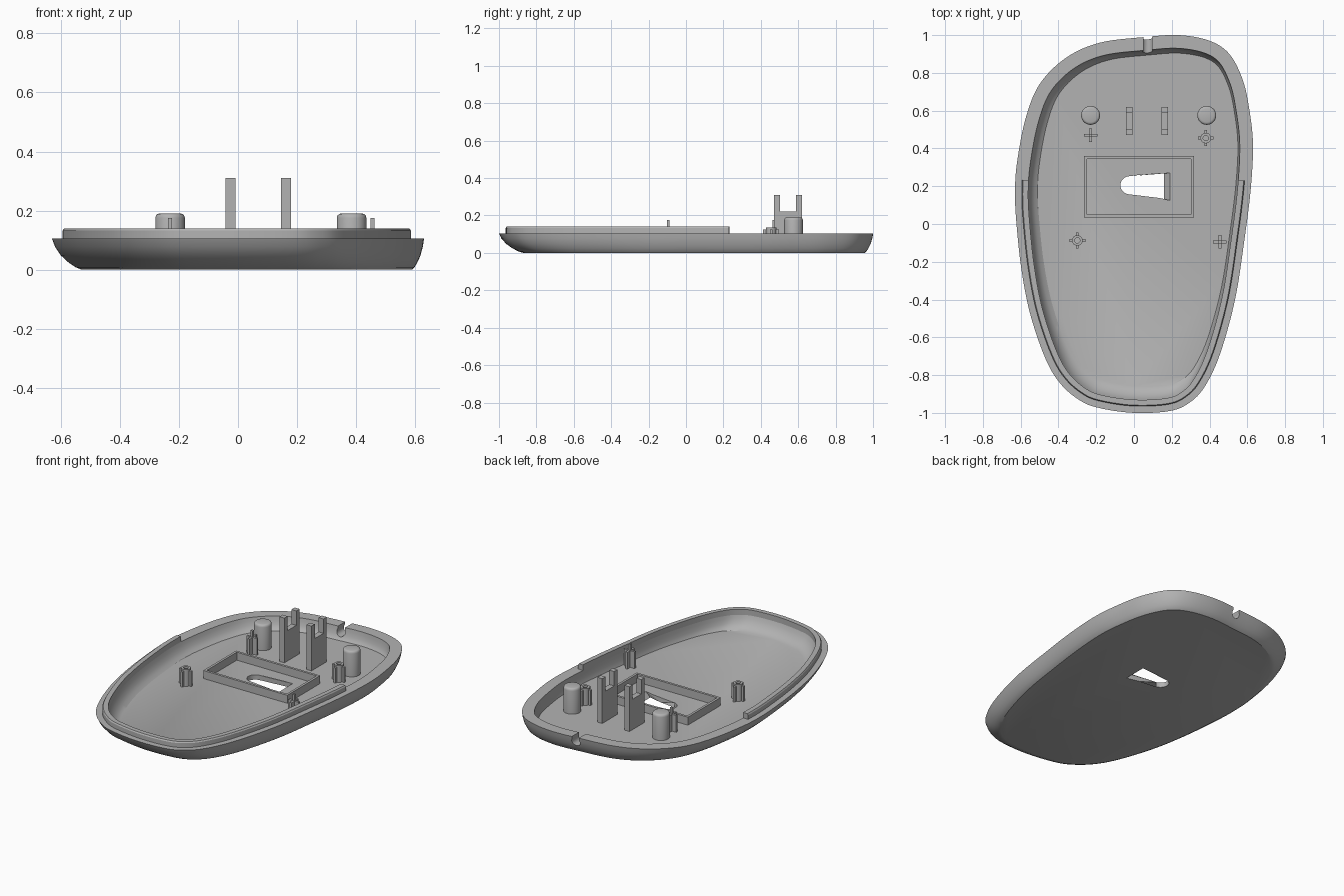
import bpy, bmesh, math
from mathutils import Vector

if "Cube" in bpy.data.objects:
    bpy.data.objects.remove(bpy.data.objects["Cube"])

grey = bpy.data.materials.new("plain grey")
grey.diffuse_color = (0.45, 0.45, 0.45, 1)
grey.use_nodes = True
grey.node_tree.nodes["Principled BSDF"].inputs["Base Color"].default_value = grey.diffuse_color
FLOOR = 0.03


def finish(bm, name, angle=30):
    bmesh.ops.recalc_face_normals(bm, faces=bm.faces[:])
    me = bpy.data.meshes.new(name)
    bm.to_mesh(me)
    bm.free()
    ob = bpy.data.objects.new(name, me)
    bpy.context.collection.objects.link(ob)
    me.materials.append(grey)
    smooth(ob, angle)
    return ob


def smooth(ob, angle=30):
    bpy.ops.object.select_all(action='DESELECT')
    ob.select_set(True)
    bpy.context.view_layer.objects.active = ob
    bpy.ops.object.shade_smooth_by_angle(angle=math.radians(angle))


def loft(bm, rings, wrap=False):
    """Skin a list of equal closed rings; cap the ends or wrap round."""
    vs = [[bm.verts.new(p) for p in r] for r in rings]
    n = len(vs[0])
    for a, b in zip(vs, vs[1:] + (vs[:1] if wrap else [])):
        for i in range(n):
            j = (i + 1) % n
            bm.faces.new((a[i], a[j], b[j], b[i]))
    if not wrap:
        bm.faces.new(vs[0][::-1])
        bm.faces.new(vs[-1])


def box(bm, x0, x1, y0, y1, z0, z1):
    loft(bm, [[(x0, y0, z), (x1, y0, z), (x1, y1, z), (x0, y1, z)] for z in (z0, z1)])


def circle(cx, cy, r, z, n=32):
    return [(cx + r * math.cos(math.tau * i / n), cy + r * math.sin(math.tau * i / n), z)
            for i in range(n)]


# Rim outline, counter-clockwise from the back
P = [(.24, 1), (.06, .99), (-.18, .96), (-.36, .88), (-.5, .74), (-.575, .555), (-.62, .32),
     (-.63, .16), (-.622, 0), (-.596, -.24), (-.55, -.475), (-.47, -.71), (-.39, -.845),
     (-.285, -.935), (-.18, -.975), (0, -1), (.19, -.99), (.295, -.945), (.375, -.86),
     (.455, -.69), (.535, -.4), (.585, -.08), (.618, .185), (.63, .42), (.61, .61),
     (.575, .765), (.505, .9), (.4, .97)]
P = [Vector(p) for p in P]
S = 6
outline = []
for i in range(len(P)):
    a, b, c, d = (P[(i + k) % len(P)] for k in (-1, 0, 1, 2))
    for s in range(S):
        t = s / S
        outline.append(0.5 * (2 * b + (c - a) * t + (2 * a - 5 * b + 4 * c - d) * t * t
                              + (3 * b - a - 3 * c + d) * t ** 3))


def inset(dist):
    out = []
    for i, p in enumerate(outline):
        t = (outline[(i + 1) % len(outline)] - outline[i - 1]).normalized()
        out.append(p + Vector((-t.y, t.x)) * dist)
    return out


def remap(pts, x0, x1, y0, y1):
    ax, bx = min(p.x for p in pts), max(p.x for p in pts)
    ay, by = min(p.y for p in pts), max(p.y for p in pts)
    return [Vector((x0 + (p.x - ax) / (bx - ax) * (x1 - x0),
                    y0 + (p.y - ay) / (by - ay) * (y1 - y0))) for p in pts]


def blend(a, b, t, z):
    return [(*p.lerp(q, t), z) for p, q in zip(a, b)]


# Shell: rounded outside, flat rim, sloping inner wall and floor
base = remap(outline, -.53, .59, -.87, .955)
inner = inset(.07)
floor = remap(inner, -.51, .55, -.86, .905)
rings = [blend(base, outline, t, z) for t, z in
         ((0, 0), (.2, .008), (.45, .025), (.7, .048), (.9, .078), (1, .105))]
rings += [blend(inner, floor, t, z) for t, z in
          ((0, .105), (.12, .085), (.35, .06), (.65, .042), (1, FLOOR))]
bm = bmesh.new()
loft(bm, rings)
shell = finish(bm, "bottom_shell")

# Sensor window cutter: rounded left end, sloped right end
bm = bmesh.new()
arc = [(-.022 + .05 * math.cos(math.radians(a)), .205 + .048 * math.sin(math.radians(a)))
       for a in range(100, 261, 10)]
loft(bm, [[(x, y, z) for x, y in arc + [(xr, .125), (xr, .27)]]
          for z, xr in ((-.05, .11), (.08, .24))])
window = finish(bm, "window_cutter")

# Cable notch cutters: top slot and round passage
bm = bmesh.new()
box(bm, .05, .095, .85, 1.1, .075, .2)
slot = finish(bm, "cable_slot_cutter")
bm = bmesh.new()
loft(bm, [[(x + .0725, y, z + .075) for x, z, _ in circle(0, 0, .027, 0)] for y in (.84, 1.1)])
passage = finish(bm, "cable_passage_cutter")

for cutter in (window, slot, passage):
    cutter.hide_render = True
    m = shell.modifiers.new("cut", 'BOOLEAN')
    m.operation, m.solver, m.object = 'DIFFERENCE', 'EXACT', cutter
    bpy.context.view_layer.objects.active = shell
    bpy.ops.object.modifier_apply(modifier=m.name)
    bpy.data.objects.remove(cutter)
smooth(shell)

# Raised lip round the front part of the rim
lo, li = inset(.036), inset(.07)
lo2 = inset(.041)
ids = [i for i, p in enumerate(outline) if p.y < .25]
sections = [[(*lo[i], .1), (*lo[i], .132), (*lo2[i], .14), (*li[i], .14), (*li[i], .1)]
            for i in ids]
bm = bmesh.new()
loft(bm, sections)
finish(bm, "rim_lip")

# Rounded support posts
for side, x in (("left", -.23), ("right", .385)):
    bm = bmesh.new()
    loft(bm, [circle(x, .575, r, z) for r, z in
              ((.05, FLOOR - .01), (.05, .175), (.0475, .184), (.043, .188), (.036, .19))])
    finish(bm, side + "_post", 40)

# Forked wheel holders
for side, x in (("left", -.025), ("right", .163)):
    bm = bmesh.new()
    fork = [(.47, .02), (.62, .02), (.62, .31), (.588, .31), (.588, .22),
            (.502, .22), (.502, .31), (.47, .31)]
    loft(bm, [[(x + dx, y, z) for y, z in fork] for dx in (-.017, .017)])
    finish(bm, side + "_wheel_fork")

# Cross pegs with a thin pin on top
for name, x, y in (("back_cross_peg", -.23, .47), ("front_cross_peg", .455, -.095)):
    bm = bmesh.new()
    box(bm, x - .036, x + .036, y - .007, y + .007, .02, .135)
    box(bm, x - .007, x + .007, y - .036, y + .036, .02, .135)
    box(bm, x - .007, x + .007, y - .007, y + .007, .12, .175)
    finish(bm, name)

# Screw sockets: hollow tube with four ribs
for name, x, y in (("back_socket", .38, .455), ("front_socket", -.3, -.087)):
    bm = bmesh.new()
    loft(bm, [circle(x, y, r, z, 24) for r, z in
              ((.028, .02), (.028, .135), (.014, .135), (.014, .02))], wrap=True)
    for sx, sy in ((1, 0), (-1, 0), (0, 1), (0, -1)):
        cx, cy = x + sx * .033, y + sy * .033
        hx, hy = (.009, .007) if sx else (.007, .009)
        box(bm, cx - hx, cx + hx, cy - hy, cy + hy, .02, .125)
    finish(bm, name)

# Rectangular frame round the sensor window
bm = bmesh.new()
frame = [[(x0, y0, z), (x1, y0, z), (x1, y1, z), (x0, y1, z)] for x0, x1, y0, y1, z in
         ((-.265, .317, .035, .36, .02), (-.265, .317, .035, .36, .08),
          (-.25, .302, .05, .345, .08), (-.25, .302, .05, .345, .02))]
loft(bm, frame, wrap=True)
finish(bm, "sensor_frame")
